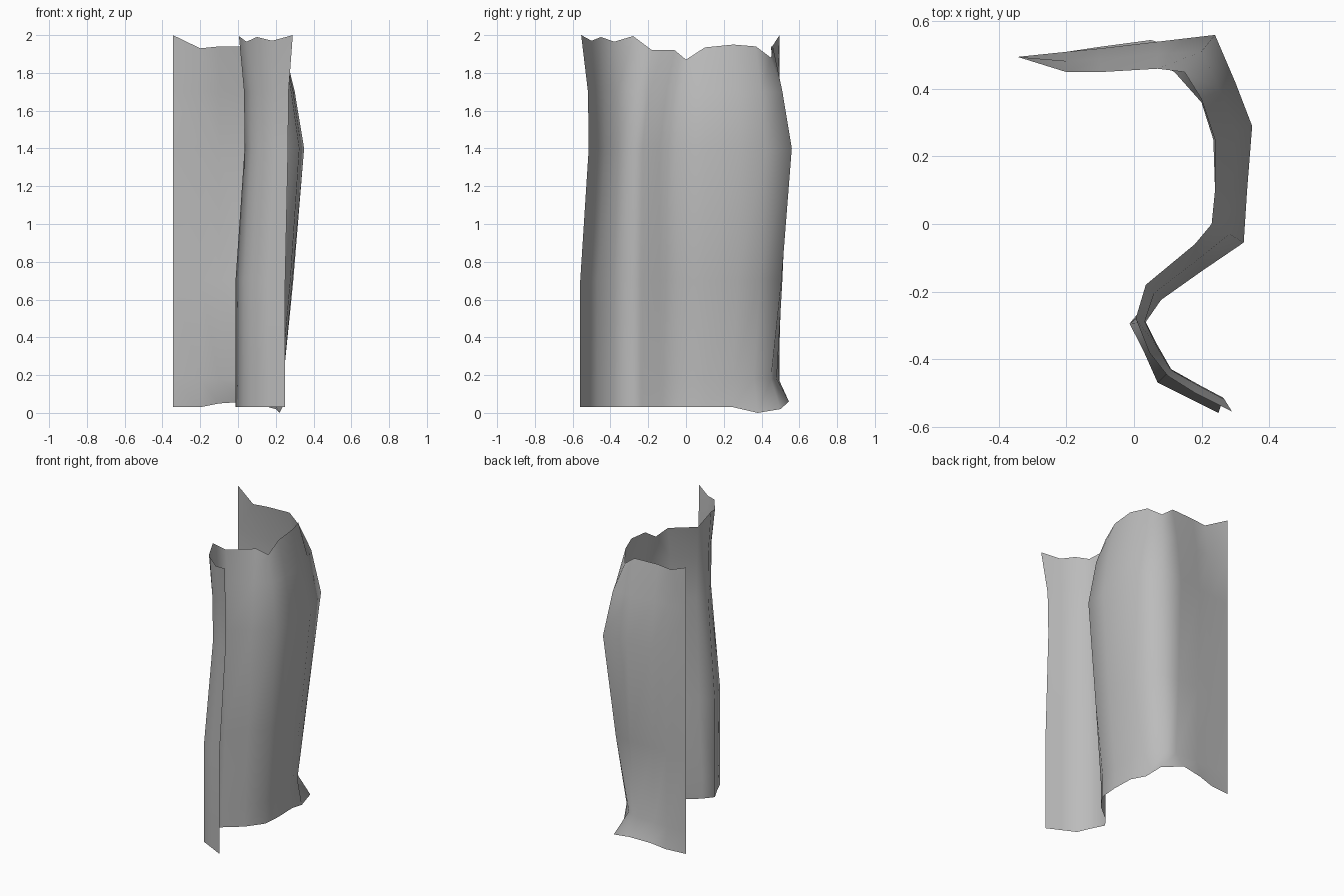
import bpy
import bmesh
from mathutils import Vector

default_cube = bpy.data.objects.get("Cube")
if default_cube:
    bpy.data.objects.remove(default_cube, do_unlink=True)

# Plan of the hanging sheet, from the front edge round to the back edge
LOWER_PLAN = [
    (.25, -.56), (.16, -.515), (.07, -.47), (.03, -.38), (-.013, -.295),
    (.04, -.23), (.15, -.14), (.23, -.03), (.24, .1), (.235, .25),
    (.2, .36), (.12, .45), (.06, .48), (-.1, .49), (-.2, .49), (-.345, .495)]

# Plan where the wall bulges most
BULGE_PLAN = [
    (.265, -.515), (.19, -.475), (.11, -.43), (.07, -.36), (.035, -.29),
    (.08, -.225), (.2, -.14), (.325, -.055), (.335, .1), (.35, .29),
    (.3, .42), (.24, .56), (.07, .54), (-.1, .52), (-.2, .51), (-.345, .495)]

# Ragged upper edge
RIM = [
    (.29, -.555, 2), (.18, -.5, 1.97), (.1, -.45, 1.99), (.045, -.38, 1.965),
    (.005, -.28, 1.995), (.035, -.18, 1.92), (.18, -.06, 1.92), (.23, 0, 1.87),
    (.24, .1, 1.935), (.24, .25, 1.95), (.2, .37, 1.94), (.15, .45, 1.88),
    (.07, .46, 1.94), (-.1, .45, 1.94), (-.2, .45, 1.93), (-.345, .495, 2)]

# Lower edge points that flare out at the back corner
FLARE = {10: (.22, .38, 0), 11: (.2, .5, .02), 12: (.05, .545, .06),
         13: (-.1, .525, .05), 14: (-.2, .51, .03)}
FRONT_FOLD = 4


def at_height(plan, z):
    return [Vector((x, y, z)) for x, y in plan]


def blend(first, second, fold_amount, wall_amount, z):
    """Mix two rows, with separate amounts for the front fold and the wall."""
    row = []
    for i, (a, b) in enumerate(zip(first, second)):
        point = a.lerp(b, fold_amount if i <= FRONT_FOLD else wall_amount)
        point.z = z
        row.append(point)
    return row


# Rows from the bottom to the top
hem = at_height(LOWER_PLAN, .03)
for index, place in FLARE.items():
    hem[index] = Vector(place)
pinch = at_height(LOWER_PLAN, .18)
bulge = at_height(BULGE_PLAN, 1.4)
rim = [Vector(p) for p in RIM]
rows = [hem, pinch,
        blend(pinch, bulge, 0, .5, .7),
        bulge,
        blend(bulge, rim, .1, .45, 1.7),
        rim]

# Single-layer sheet joining the rows
bm = bmesh.new()
grid = [[bm.verts.new(p) for p in row] for row in rows]
for low, high in zip(grid, grid[1:]):
    for i in range(len(low) - 1):
        bm.faces.new((low[i], low[i + 1], high[i + 1], high[i]))
for face in bm.faces:
    face.smooth = True
mesh = bpy.data.meshes.new("hanging_sheet")
bm.to_mesh(mesh)
bm.free()
sheet = bpy.data.objects.new("hanging_sheet", mesh)
bpy.context.collection.objects.link(sheet)

# Plain grey material
grey = bpy.data.materials.new("plain_grey")
grey.use_nodes = True
colour = (.5, .5, .5, 1)
grey.diffuse_color = colour
grey.node_tree.nodes["Principled BSDF"].inputs["Base Color"].default_value = colour
mesh.materials.append(grey)
